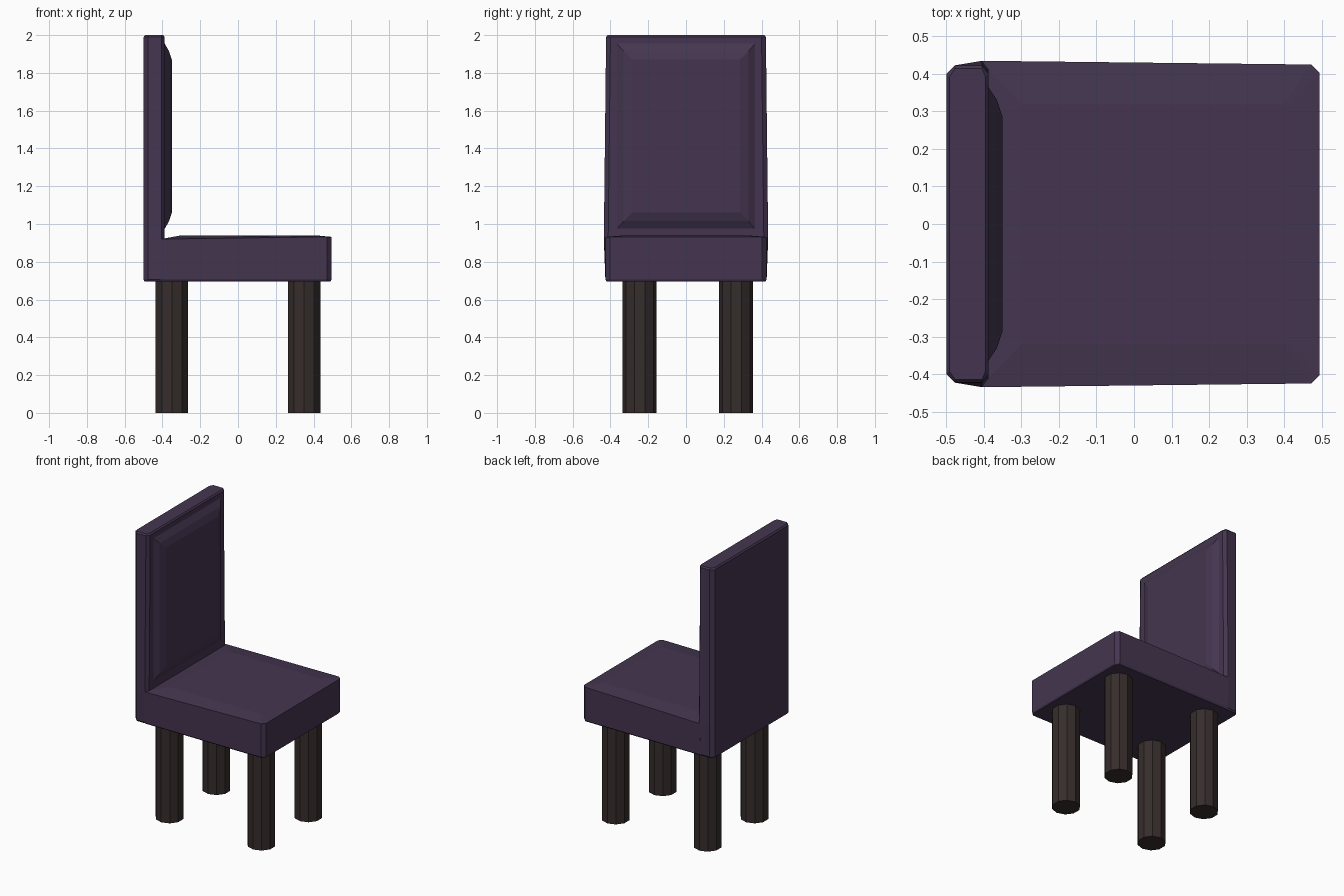
import bpy
import bmesh
from mathutils import Vector

cube = bpy.data.objects.get("Cube")
if cube:
    bpy.data.objects.remove(cube, do_unlink=True)


def make_material(name, color):
    mat = bpy.data.materials.new(name)
    mat.use_nodes = True
    mat.diffuse_color = (*color, 1)
    mat.node_tree.nodes["Principled BSDF"].inputs["Base Color"].default_value = (*color, 1)
    return mat


fabric = make_material("dark purple fabric", (0.058, 0.036, 0.080))
wood = make_material("dark brown wood", (0.036, 0.026, 0.025))


def add_object(name, bm, mat):
    bmesh.ops.recalc_face_normals(bm, faces=bm.faces)
    mesh = bpy.data.meshes.new(name)
    bm.to_mesh(mesh)
    bm.free()
    mesh.materials.append(mat)
    obj = bpy.data.objects.new(name, mesh)
    bpy.context.collection.objects.link(obj)
    return obj


def loft(name, rings, mat):
    """Skin a stack of closed rings and cap both ends."""
    bm = bmesh.new()
    loops = [[bm.verts.new(p) for p in ring] for ring in rings]
    for low, high in zip(loops, loops[1:]):
        for i in range(len(low)):
            j = (i + 1) % len(low)
            bm.faces.new((low[i], low[j], high[j], high[i]))
    bm.faces.new(loops[0])
    bm.faces.new(loops[-1])
    return add_object(name, bm, mat)


def mirrored(half):
    """Close a half outline of (x, y, z) by mirroring it across y."""
    return half + [(x, -y, z) for x, y, z in reversed(half)]


# Seat block, slightly wider at the rear, with a shallow raised cushion
def seat_ring(z, rear_y, shrink=0.0):
    return mirrored([(-0.41, rear_y - shrink, z),
                     (0.472, 0.425 - shrink, z),
                     (0.495 - shrink, 0.402 - shrink, z)])


cushion_edge = mirrored([(-0.41, 0.435, 0.92), (0.472, 0.425, 0.932), (0.495, 0.402, 0.932)])
cushion_top = mirrored([(-0.30, 0.32, 0.94), (0.40, 0.32, 0.94), (0.41, 0.31, 0.94)])
loft("seat", [seat_ring(0.695, 0.425, 0.006), seat_ring(0.705, 0.427),
              cushion_edge, cushion_top], fabric)


# Backrest slab with chamfered upright edges
def back_ring(z, flare=0.0, shrink=0.0):
    return mirrored([(-0.5 + shrink, 0.40 - shrink, z),
                     (-0.477, 0.423 - shrink, z),
                     (-0.405, 0.423 + flare - shrink, z),
                     (-0.388 - shrink, 0.40 + flare - shrink, z)])


loft("backrest", [back_ring(0.695, 0, 0.006), back_ring(0.705, 0.003),
                  back_ring(0.92, 0.012), back_ring(1.99), back_ring(2.0, 0, 0.008)], fabric)


# Padded panel bulging from the backrest
def pad_ring(x, half_width, half_height):
    mid = 1.465
    return mirrored([(x, half_width, mid - half_height), (x, half_width, mid + half_height)])[:2] + [
        (x, -half_width, mid + half_height), (x, -half_width, mid - half_height)]


loft("backrest_pad", [pad_ring(-0.40, 0.365, 0.49), pad_ring(-0.388, 0.365, 0.49),
                      pad_ring(-0.365, 0.33, 0.45), pad_ring(-0.35, 0.285, 0.405)], fabric)

# Four ten-sided legs
for x, end in ((-0.35, "rear"), (0.35, "front")):
    for y, side in ((0.265, "left"), (-0.245, "right")):
        bm = bmesh.new()
        bmesh.ops.create_cone(bm, cap_ends=True, segments=10,
                              radius1=0.09, radius2=0.09, depth=0.7)
        bmesh.ops.translate(bm, verts=bm.verts, vec=Vector((x, y, 0.35)))
        add_object(f"{end}_{side}_leg", bm, wood)
